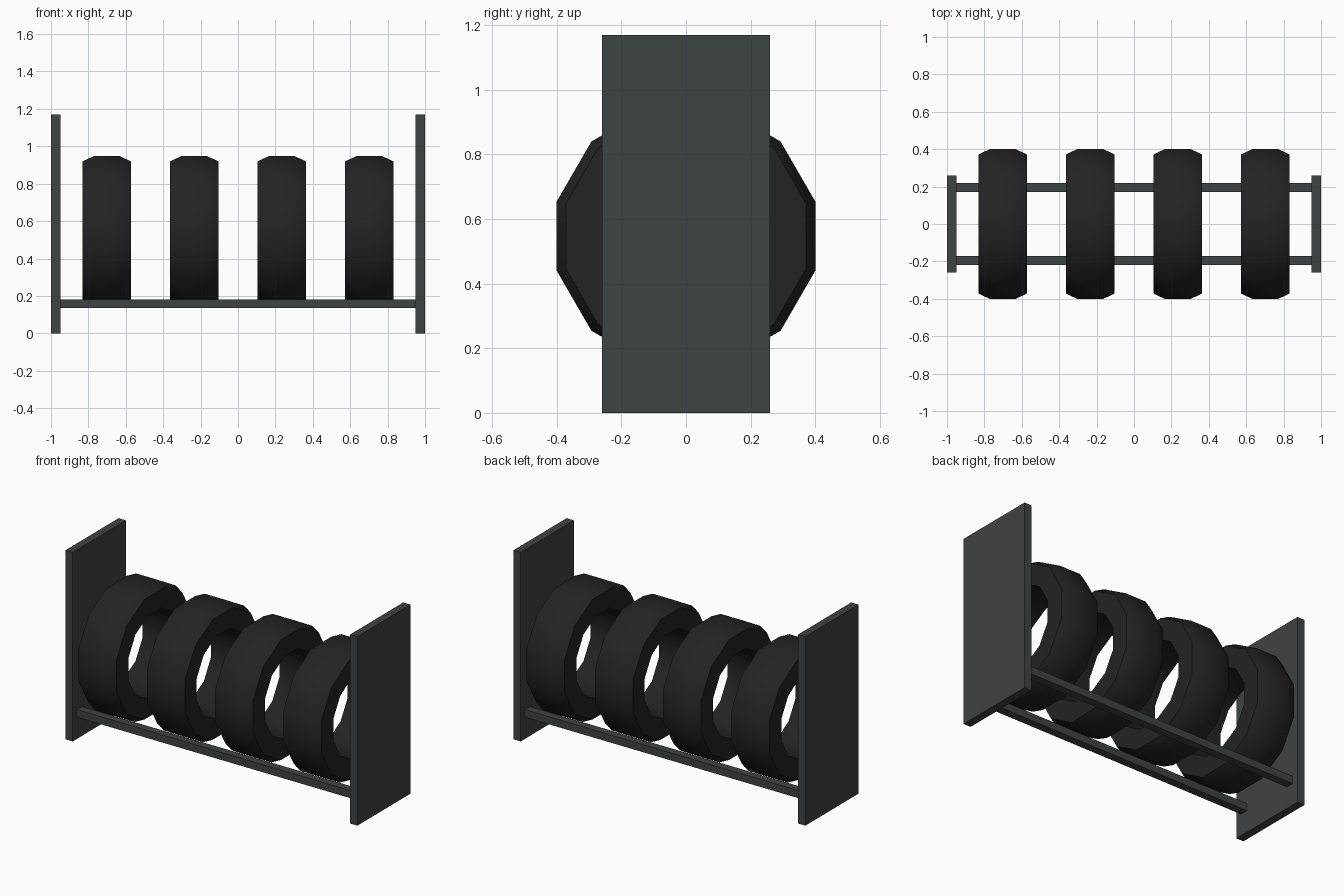
import bpy, bmesh, math

if "Cube" in bpy.data.objects:
    bpy.data.objects.remove(bpy.data.objects["Cube"], do_unlink=True)


def material(name, color):
    m = bpy.data.materials.new(name)
    m.use_nodes = True
    m.diffuse_color = (*color, 1)
    m.node_tree.nodes["Principled BSDF"].inputs["Base Color"].default_value = (*color, 1)
    return m


STEEL = material("dark grey steel", (0.048, 0.057, 0.056))
RUBBER = material("black rubber", (0.017, 0.017, 0.017))


def finish(bm, name, mat):
    bmesh.ops.recalc_face_normals(bm, faces=bm.faces)
    mesh = bpy.data.meshes.new(name)
    bm.to_mesh(mesh)
    bm.free()
    mesh.materials.append(mat)
    obj = bpy.data.objects.new(name, mesh)
    bpy.context.collection.objects.link(obj)
    return obj


def box(name, center, size, mat):
    bm = bmesh.new()
    bmesh.ops.create_cube(bm, size=1)
    bmesh.ops.scale(bm, vec=size, verts=bm.verts)
    bmesh.ops.translate(bm, vec=center, verts=bm.verts)
    return finish(bm, name, mat)


def tire(name, x, z, sides=12):
    # Closed cross-section (across the width, flat radius), swept around the x axis
    profile = [(-0.13, 0.255), (-0.13, 0.372), (-0.07, 0.4),
               (0.07, 0.4), (0.13, 0.372), (0.13, 0.255)]
    bm = bmesh.new()
    rings = []
    for i in range(sides):
        a = (i + 0.5) * math.tau / sides
        k = 1 / math.cos(math.pi / sides)
        rings.append([bm.verts.new((w, r * k * math.cos(a), r * k * math.sin(a)))
                      for w, r in profile])
    n = len(profile)
    for i in range(sides):
        p, q = rings[i], rings[(i + 1) % sides]
        for j in range(n):
            bm.faces.new((p[j], p[(j + 1) % n], q[(j + 1) % n], q[j]))
    obj = finish(bm, name, RUBBER)
    obj.location = (x, 0, z)
    bpy.ops.object.select_all(action='DESELECT')
    obj.select_set(True)
    bpy.context.view_layer.objects.active = obj
    bpy.ops.object.shade_smooth_by_angle(angle=math.radians(35))
    return obj


# End panels
for side, s in (("left", 1), ("right", -1)):
    box(f"{side}_end_panel", (s * 0.975, 0, 0.585), (0.05, 0.52, 1.17), STEEL)

# Support rails under the tires
for side, s in (("front", -1), ("back", 1)):
    box(f"{side}_rail", (0, s * 0.195, 0.158), (1.9, 0.05, 0.047), STEEL)

# Row of tires
for i in range(4):
    tire(f"tire_{i + 1}", (i - 1.5) * 0.468, 0.547)
